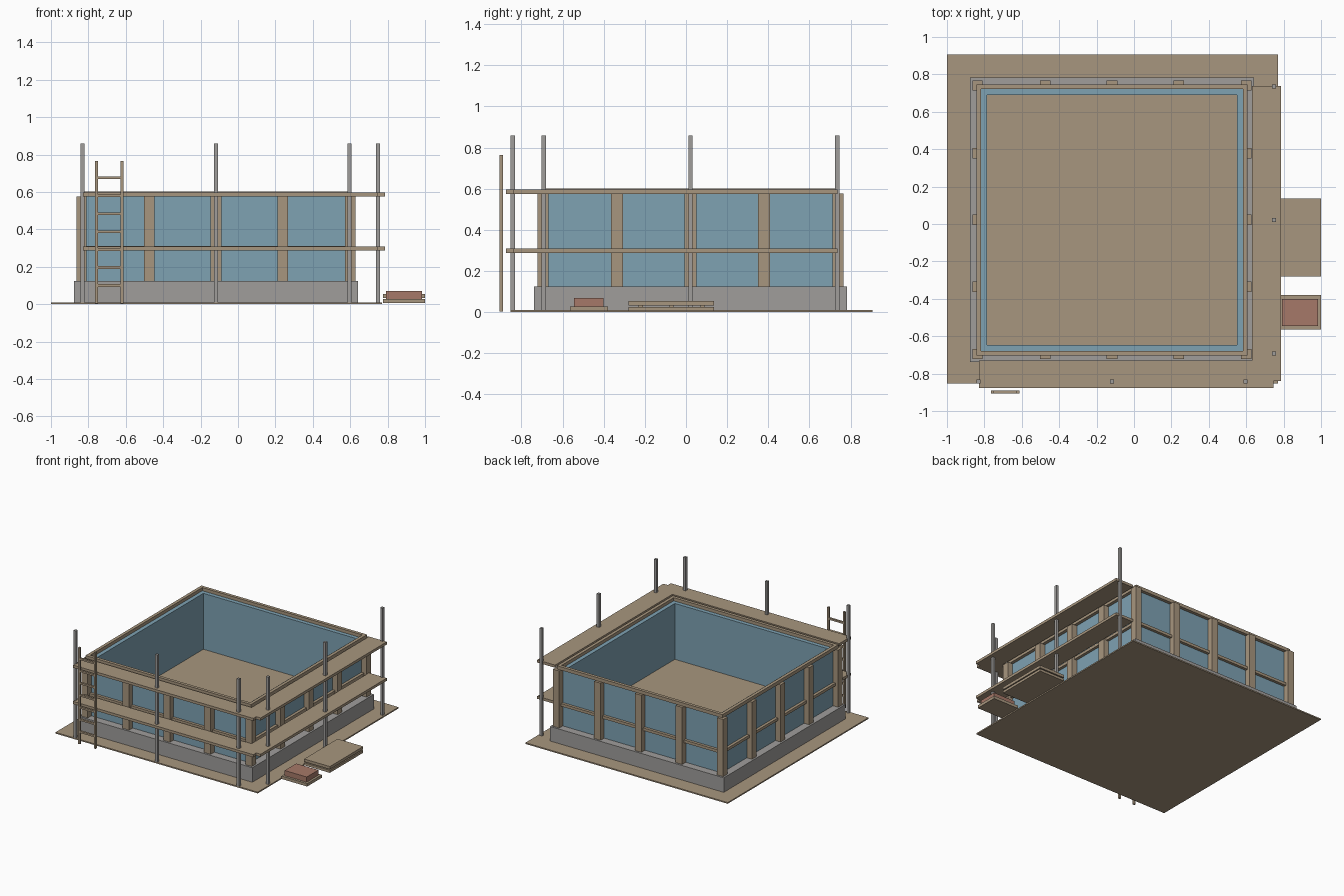
import bpy
import bmesh
from mathutils import Matrix, Vector

if "Cube" in bpy.data.objects:
    bpy.data.objects.remove(bpy.data.objects["Cube"], do_unlink=True)


def material(name, rgb):
    m = bpy.data.materials.new(name)
    m.use_nodes = True
    m.diffuse_color = (*rgb, 1)
    m.node_tree.nodes["Principled BSDF"].inputs["Base Color"].default_value = (*rgb, 1)
    return m


wood = material("wood tan", (0.39, 0.305, 0.21))
blue = material("panel blue", (0.21, 0.36, 0.45))
grey = material("concrete grey", (0.35, 0.34, 0.33))
red = material("brick red", (0.38, 0.19, 0.14))


def boxes(name, mat, *bounds):
    """One object from boxes given as (x0, x1), (y0, y1), (z0, z1)."""
    bm = bmesh.new()
    for b in bounds:
        lo, hi = Vector([r[0] for r in b]), Vector([r[1] for r in b])
        size = Matrix.Diagonal((*(hi - lo), 1))
        bmesh.ops.create_cube(bm, size=1, matrix=Matrix.Translation((lo + hi) / 2) @ size)
    mesh = bpy.data.meshes.new(name)
    bm.to_mesh(mesh)
    bm.free()
    mesh.materials.append(mat)
    ob = bpy.data.objects.new(name, mesh)
    bpy.context.collection.objects.link(ob)
    return ob


def span(centre, width):
    return (centre - width / 2, centre + width / 2)


CX, CY = -0.118, 0.022  # centre of the building


def ring(name, mat, outer, inner, z):
    """Square frame of four butted boxes around the building centre."""
    sides = []
    for s in (-1, 1):
        a, b = sorted((s * inner, s * outer))
        sides.append(((CX - outer, CX + outer), (CY + a, CY + b), z))
        sides.append(((CX + a, CX + b), (CY - inner, CY + inner), z))
    return boxes(name, mat, *sides)


# Ground, foundation, floor and walls
boxes("ground_slab", wood, ((-1, 0.77), (-0.853, 0.907), (0, 0.01)))
ring("foundation", grey, 0.76, 0.64, (0.004, 0.125))
boxes("floor", wood, (span(CX, 1.36), span(CY, 1.36), (0.11, 0.135)))
ring("wall_panels", blue, 0.70, 0.668, (0.12, 0.577))

# Timber frame: rails and posts
ring("top_rail", wood, 0.725, 0.70, (0.575, 0.602))
ring("middle_rail", wood, 0.722, 0.699, (0.288, 0.31))
posts = []
STEP, WIDE = 0.357, 0.057
for i in (-1, 0, 1):
    for s in (-1, 1):
        posts.append((span(CX + i * STEP, WIDE), span(CY + s * 0.722, 0.046), (0.125, 0.576)))
        posts.append((span(CX + s * 0.722, 0.046), span(CY + i * STEP, WIDE), (0.125, 0.576)))
for sx in (-1, 1):
    for sy in (-1, 1):
        posts.append((span(CX + sx * 0.718, 0.054), span(CY + sy * 0.718, 0.054), (0.125, 0.576)))
boxes("wall_posts", wood, *posts)

# Scaffold decks and uprights on the front and left sides
for level, z in (("lower", (0.288, 0.309)), ("upper", (0.575, 0.596))):
    boxes(level + "_front_deck", wood, ((-0.83, 0.747), (-0.876, -0.73), z))
    boxes(level + "_side_deck", wood, ((0.63, 0.786), (-0.839, 0.737), z))
uprights = []
for i in (-1, 0, 1):
    uprights.append((span(CX + i * 0.714, 0.021), span(-0.842, 0.021), (0.004, 0.859)))
    uprights.append((span(0.748, 0.021), span(CY + i * 0.714, 0.021), (0.004, 0.859)))
boxes("scaffold_uprights", grey, *uprights)

# Ladder
Y = (-0.907, -0.891)
boxes("ladder_rails", wood, *[(span(x, 0.016), Y, (0.003, 0.765)) for x in (-0.756, -0.619)])
boxes("ladder_rungs", wood,
      *[((-0.75, -0.625), Y, span(0.1 + i * 0.096, 0.014)) for i in range(7)])

# Board stack and brick pallet beside the building
boxes("board_stack", wood,
      ((0.775, 1), (-0.28, 0.137), (0.005, 0.025)),
      ((0.775, 1), (-0.28, 0.137), (0.033, 0.055)))
boxes("board_spacers", wood,
      *[((0.79, 0.985), span(y, 0.02), (0.025, 0.033)) for y in (-0.22, -0.07, 0.08)])
boxes("brick_pallet", wood, ((0.775, 1), (-0.563, -0.38), (0.005, 0.028)))
boxes("brick_pile", red, ((0.79, 0.983), (-0.545, -0.4), (0.028, 0.069)))
